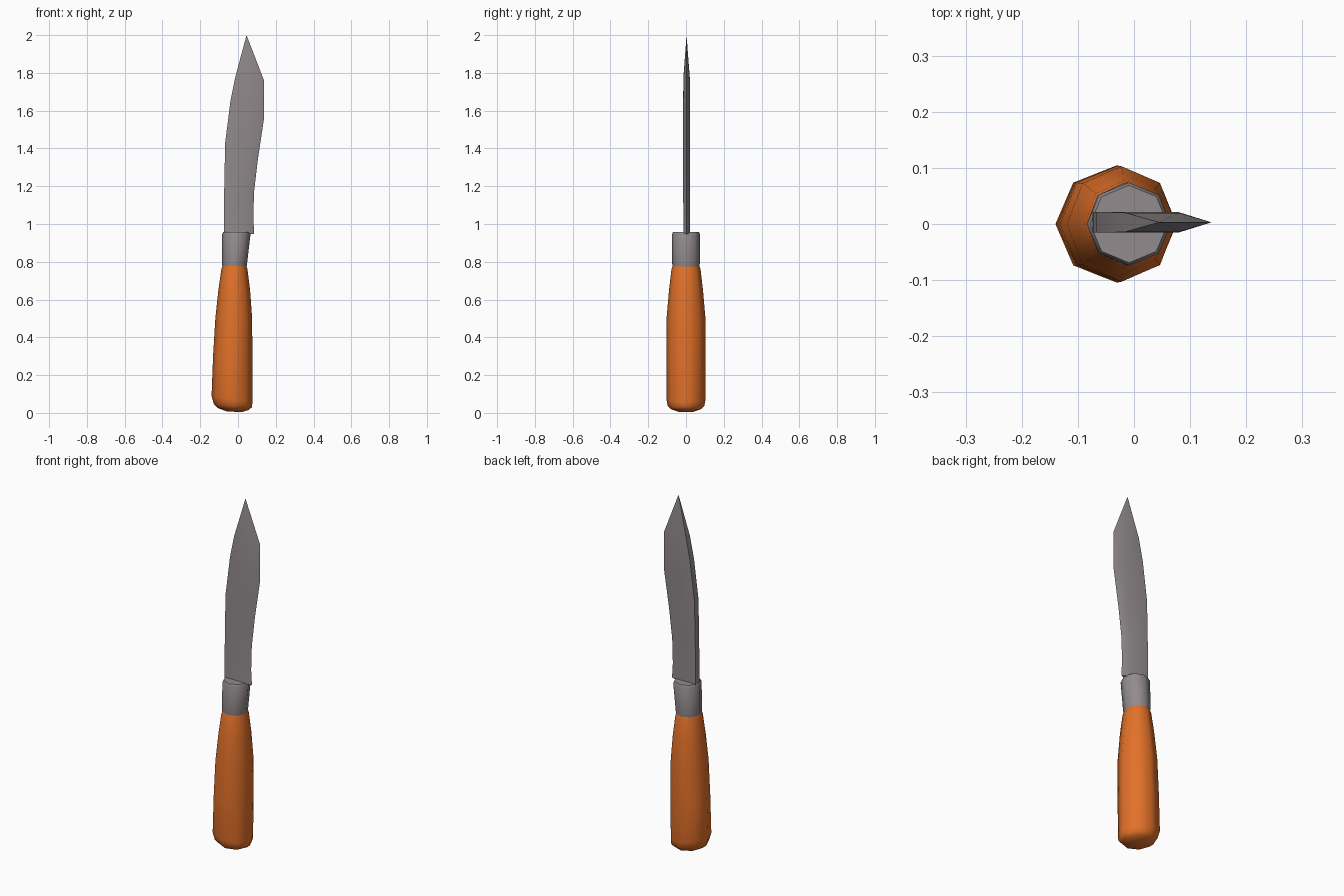
import bpy, bmesh, math

cube = bpy.data.objects.get("Cube")
if cube:
    bpy.data.objects.remove(cube)


def material(name, color, rough):
    mat = bpy.data.materials.new(name)
    mat.use_nodes = True
    mat.diffuse_color = (*color, 1)
    shader = mat.node_tree.nodes["Principled BSDF"]
    shader.inputs["Base Color"].default_value = (*color, 1)
    shader.inputs["Roughness"].default_value = rough
    return mat


def loft(name, rings, mat, angle):
    """Skin a stack of closed rings, cap both ends and smooth by angle."""
    bm = bmesh.new()
    loops = [[bm.verts.new(p) for p in ring] for ring in rings]
    for low, high in zip(loops, loops[1:]):
        n = len(low)
        for i in range(n):
            j = (i + 1) % n
            bm.faces.new((low[i], low[j], high[j], high[i]))
    bm.faces.new(loops[0])
    bm.faces.new(loops[-1])
    bmesh.ops.remove_doubles(bm, verts=bm.verts, dist=0.0005)
    bmesh.ops.recalc_face_normals(bm, faces=bm.faces)
    mesh = bpy.data.meshes.new(name)
    bm.to_mesh(mesh)
    bm.free()
    mesh.materials.append(mat)
    obj = bpy.data.objects.new(name, mesh)
    bpy.context.collection.objects.link(obj)
    bpy.ops.object.select_all(action='DESELECT')
    obj.select_set(True)
    bpy.context.view_layer.objects.active = obj
    bpy.ops.object.shade_smooth_by_angle(angle=math.radians(angle))
    return obj


def octagon(x_left, z_left, x_right, z_right, half_y):
    """Eight-sided ring, tilted when its two ends differ in height."""
    ring = []
    for i in range(8):
        a = i * math.tau / 8
        t = (1 + math.cos(a)) / 2
        ring.append((x_left + (x_right - x_left) * t,
                     half_y * math.sin(a),
                     z_left + (z_right - z_left) * t))
    return ring


orange = material("orange_wood", (0.76, 0.165, 0.022), 0.6)
steel = material("grey_steel", (0.29, 0.26, 0.27), 0.5)

# Handle: swollen, slightly swept grip with a rounded butt
grip = [(-0.06, 0.008, 0.02, 0.004, 0.04), (-0.105, 0.025, 0.055, 0.015, 0.08),
        (-0.127, 0.045, 0.074, 0.03, 0.097), (-0.14, 0.09, 0.076, 0.055, 0.104),
        (-0.132, 0.3, 0.076, 0.29, 0.104), (-0.12, 0.5, 0.075, 0.5, 0.103),
        (-0.104, 0.65, 0.064, 0.65, 0.09), (-0.088, 0.76, 0.05, 0.76, 0.077),
        (-0.08, 0.785, 0.043, 0.785, 0.069)]
loft("handle", [octagon(*r) for r in grip], orange, 60)

# Ferrule: collar between grip and blade
collar = [(-0.083, 0.775, 0.046, 0.775, 0.071), (-0.084, 0.79, 0.048, 0.79, 0.073),
          (-0.084, 0.945, 0.066, 0.945, 0.074), (-0.078, 0.957, 0.06, 0.957, 0.069)]
loft("ferrule", [octagon(*r) for r in collar], steel, 60)

# Blade: flat spine side, ridge, then a bevel down to the cutting edge
# Stations: spine x, spine z, ridge x, edge x, edge z, half thickness
stations = [(-0.074, 0.95, 0.05, 0.086, 0.948, 0.017),
            (-0.074, 1.03, 0.046, 0.081, 1.03, 0.017),
            (-0.073, 1.18, 0.047, 0.085, 1.17, 0.018),
            (-0.068, 1.43, 0.06, 0.105, 1.34, 0.018),
            (-0.04, 1.65, 0.08, 0.138, 1.56, 0.018),
            (-0.015, 1.775, 0.08, 0.138, 1.76, 0.017),
            (0.045, 2.0, 0.045, 0.045, 2.0, 0.0)]
rings = []
for spine, spine_z, ridge, edge, edge_z, half in stations:
    ridge_z = spine_z + (edge_z - spine_z) * 0.65
    c = 0.003
    rings.append([(spine, c - half, spine_z), (ridge, c - half, ridge_z),
                  (edge, c, edge_z), (ridge, c + half, ridge_z),
                  (spine, c + half, spine_z)])
loft("blade", rings, steel, 50)
